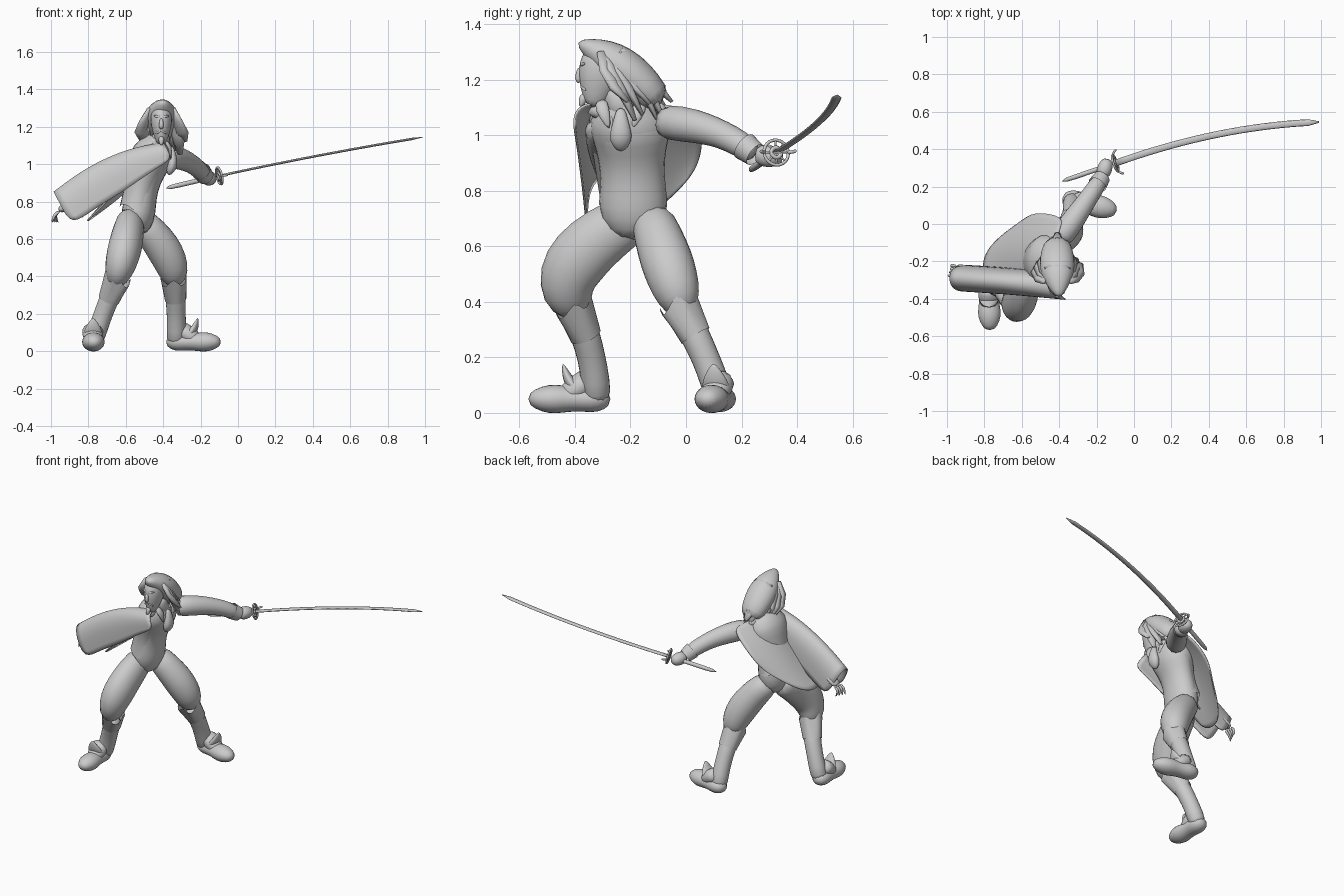
import bpy
import bmesh
import math
import random
from mathutils import Vector

random.seed(4)
cube = bpy.data.objects.get("Cube")
if cube:
    bpy.data.objects.remove(cube)

X, Y, Z = Vector((1, 0, 0)), Vector((0, 1, 0)), Vector((0, 0, 1))


def finish(name, bm, levels):
    """Turn a bmesh into a smooth object."""
    bmesh.ops.recalc_face_normals(bm, faces=bm.faces)
    mesh = bpy.data.meshes.new(name)
    bm.to_mesh(mesh)
    bm.free()
    obj = bpy.data.objects.new(name, mesh)
    bpy.context.collection.objects.link(obj)
    for poly in mesh.polygons:
        poly.use_smooth = True
    if levels:
        mod = obj.modifiers.new("Subdivision", 'SUBSURF')
        mod.levels = mod.render_levels = levels
    return obj


def along(path, f):
    """Point on a straight path, or on a parabola through three points."""
    points = [Vector(p) for p in path]
    if len(points) == 2:
        return points[0].lerp(points[1], f)
    start, middle, end = points
    return start.lerp(end, f) + (middle - start.lerp(end, .5)) * 4 * f * (1 - f)


def limb(name, path, widths, flat=1, ref=X, sides=12, levels=1, caps=True, hem=0):
    """Loft evenly spaced ellipses along a path; hem makes the first rim wavy."""
    bm = bmesh.new()
    last = len(widths) - 1
    rings = []
    for i, width in enumerate(widths):
        centre = along(path, i / last)
        t = along(path, min(i + 1, last) / last) - along(path, max(i - 1, 0) / last)
        u = t.cross(ref).normalized()
        v = t.normalized().cross(u) * flat
        ring = []
        for k in range(sides):
            a = math.tau * k / sides
            p = centre + (u * math.cos(a) + v * math.sin(a)) * width
            if i == 0:
                p.z += hem * math.cos(a * 4)
            ring.append(bm.verts.new(p))
        rings.append(ring)
    for lower, upper in zip(rings, rings[1:]):
        for k in range(sides):
            n = (k + 1) % sides
            bm.faces.new((lower[k], lower[n], upper[n], upper[k]))
    if caps:
        bm.faces.new(rings[0])
        bm.faces.new(rings[-1])
    return finish(name, bm, levels)


def sheet(name, rows):
    """Thin cloth from rows of points."""
    bm = bmesh.new()
    grid = [[bm.verts.new(p) for p in row] for row in rows]
    for near, far in zip(grid, grid[1:]):
        for k in range(len(near) - 1):
            bm.faces.new((near[k], near[k + 1], far[k + 1], far[k]))
    finish(name, bm, 2).modifiers.new("Thickness", 'SOLIDIFY').thickness = .008


# Trunk, facing +x
limb("trunk", [(-.54, -.19, .62), (-.51, -.19, .87), (-.42, -.2, 1.11)],
     (.07, .13, .125, .115, .125, .155, .1), flat=.74)
limb("vest", [(-.54, -.19, .77), (-.5, -.2, .95), (-.42, -.2, 1.13)],
     (.13, .117, .12, .14, .165, .09), flat=.76, caps=False, hem=-.025)
limb("neck", [(-.42, -.22, 1.07), (-.41, -.27, 1.18)], (.065, .052, .045))

# Shirt frill and lapels
throat = Vector((-.36, -.235, 1.1))
limb("neck_frill", [throat, throat + X * .012 - Z * .08, throat - X * .012 - Z * .16],
     (.015, .026, .038, .045, .012), flat=.7)

# Head, turned toward -y
limb("head", [(-.41, -.335, 1.1), (-.41, -.285, 1.34)],
     (.03, .055, .077, .085, .077, .03), flat=.72)
face = Vector((-.41, -.38, 1.2))
limb("nose", [face + Z * .05, face - Y * .012, face - Z * .01],
     (.01, .015, .01), sides=8)
limb("chin_beard", [face - Z * .05 + Y * .015, face - Z * .1], (.015, .018, .006), sides=8)

for side, label in ((-1, "right"), (1, "left")):
    outward = X * side
    limb(label + "_brow", [face + Z * .05, face + Z * .06 + Y * .015 + outward * .045],
         (.01, .006), ref=Z, sides=8)
    limb(label + "_moustache", [face - Z * .02, face - Z * .04 + Y * .02 + outward * .035],
         (.009, .005), ref=Z, sides=8)
    lapel = throat + Y * side * .07
    limb(label + "_lapel", [lapel - X * .04 + Z * .03, lapel, lapel - Z * .08 - Y * side * .03],
         (.02, .035, .006), flat=.5, sides=6)

# Swept-back hair with loose layered locks
limb("hair", [(-.4, -.39, 1.335), (-.41, -.24, 1.25), (-.41, -.09, 1.11)],
     (.015, .06, .09, .1, .09, .07), flat=.82, ref=Z)
crown = Vector((-.41, -.3, 1.3))
for i in range(13):
    s = i / 6 - 1
    back = Y * (1 - abs(s))
    tip = X * s * random.uniform(.09, .13) - Z * random.uniform(.17, .26)
    limb(f"hair_lock_{i}", [crown + X * s * .06 + back * .06,
                            crown + X * s * .1 + Y * .03 + back * .14 - Z * .1,
                            crown + tip + Y * .09 + back * .16],
         (.025, .038, .04, .015), flat=.45, ref=Z, sides=6, levels=0)
limb("hair_tip", [crown + Y * .06, crown + Y * .225 - Z * .125],
     (.07, .05, .012), flat=.4, ref=Z, sides=8, levels=0)

# Legs: full breeches, flared boots and curled shoes
legs = {
    "right": dict(hip=(-.57, -.17, .72), thigh=(-.61, -.41, .53), knee=(-.66, -.39, .35),
                  shin=(-.72, -.34, .2), ankle=(-.78, -.32, .03),
                  heel=(-.78, -.27, .05), toe=(-.77, -.57, .05), bulk=1.2, depth=.8),
    "left": dict(hip=(-.54, -.13, .72), thigh=(-.38, -.06, .52), knee=(-.34, -.005, .35),
                 shin=(-.33, .07, .2), ankle=(-.33, .13, .03),
                 heel=(-.385, .14, .05), toe=(-.09, .07, .05), bulk=1, depth=1),
}
for label, leg in legs.items():
    limb(label + "_breeches", [leg["hip"], leg["thigh"], leg["knee"]],
         [w * leg["bulk"] for w in (.08, .09, .1, .096, .083, .045)], flat=leg["depth"])
    shin = [leg["knee"], leg["shin"], leg["ankle"]]
    limb(label + "_boot", shin, (.055, .056, .052, .054, .055))
    limb(label + "_boot_cuff", [along(shin, -.16), along(shin, .25)], (.075, .06),
         caps=False, hem=.04)
    foot = [leg["heel"], leg["toe"]]
    limb(label + "_shoe", foot, (.03, .062, .055, .055, .066, .058, .025), flat=.85, ref=Z)
    limb(label + "_instep", [along(foot, .2) + Z * .08, along(foot, .6)], (.06, .06, .045), flat=.85, ref=Z)
    limb(label + "_shoe_tongue", [along(foot, .35) + Z * .02, along(foot, .5) + Z * .06,
                                  along(foot, .58) + Z * .13],
         (.06, .058, .045, .006), flat=.45, ref=Z, sides=8)

# Sword arm
wrist = Vector((-.17, .25, .93))
left_arm = [(-.41, -.1, 1.05), (-.27, .1, 1.015), wrist]
limb("left_arm", left_arm, (.065, .067, .06, .052, .05, .04), ref=Z)
limb("left_shirt_cuff", [along(left_arm, .85), wrist], (.054, .046), ref=Z, caps=False)
limb("left_hand", [wrist, (-.14, .35, .92)], (.032, .043, .041, .022), ref=Z)

# Cape arm, with clawed hand
palm = Vector((-.96, -.25, .75))
limb("right_arm", [(-.43, -.31, 1.05), (-.7, -.3, .92), palm], (.06, .055, .05, .035, .02), ref=Z)
limb("right_hand", [palm + X * .08 + Z * .05, palm], (.025, .038, .032), flat=.6, ref=Z)
for i in range(4):
    root = palm + Y * (i - 1.5) * .018 + X * .01
    limb(f"right_finger_{i}", [root, root - X * .035 - Z * .02,
                               root - X * (.045 - i * .012) - Z * .065],
         (.011, .011, .005), ref=Y, sides=6)

# Cape draped over the arm, then hanging behind the back
ridge = [(-.4, -.335, 1.12), (-.7, -.31, 1.045), (-.99, -.29, .86)]
hang = Vector((.1, 0, -.19))
sleeve = []
for i in range(6):
    f = i / 5
    fullness = min(1, .5 + f)
    sleeve.append([along(ridge, f) + hang * (k / 3) ** 2 * fullness
                   + Y * .075 * math.sin(k * math.pi / 5) for k in range(-3, 4)])
sheet("cape_sleeve", sleeve)

right_edge = [(-.42, -.36, 1.09), (-.8, -.3, .71)]
left_edge = [(-.37, .03, 1.09), (-.51, .06, .97), (-.6, .02, .85)]
panel = []
for i in range(5):
    f = i / 4
    billow = Vector((-.05 - .04 * f, 0, .03 - .1 * f))
    panel.append([along(right_edge, f).lerp(along(left_edge, f), k / 4)
                  + billow * math.sin(math.pi * k / 4) for k in range(5)])
sheet("cape_back", panel)
limb("cape_collar", [(-.42, -.36, 1.08), (-.46, -.22, 1.11), (-.42, -.05, 1.09)],
     (.035, .04, .035), ref=Z)

# Curved sword
pommel = Vector((-.395, .225, .87))
hub = Vector((-.1, .325, .938))
limb("sword_grip", [pommel, hub], (.015, .014, .014), ref=Z, sides=8)
limb("sword_blade", [hub, (.45, .48, 1.05), (.99, .545, 1.145)],
     [.018] * 18 + [.004], flat=.35, ref=Z, sides=8, levels=0)

# Openwork guard: rim, hub, spokes and two short arms
axis = (hub - pommel).normalized()
across = axis.cross(Z).normalized()
rise = across.cross(axis)
for name, radius, thick in (("guard_rim", .046, .006), ("guard_hub", .018, .008)):
    bpy.ops.mesh.primitive_torus_add(location=hub, rotation=axis.to_track_quat('Z', 'Y').to_euler(),
                                     major_radius=radius, minor_radius=thick,
                                     major_segments=24, minor_segments=8)
    bpy.context.object.name = name
    bpy.ops.object.shade_smooth()
for i in range(8):
    a = math.tau * i / 8
    out = across * math.cos(a) + rise * math.sin(a)
    limb(f"guard_spoke_{i}", [hub + out * .012, hub + out * .046], (.004, .004),
         ref=axis, sides=6, levels=0)
for side, label in ((-1, "back"), (1, "front")):
    out = across * side
    limb(label + "_guard_arm", [hub + out * .04, hub + out * .06 + axis * .01,
                                hub + out * .068 + axis * .03],
         (.007, .007, .007), ref=Z, sides=8)
